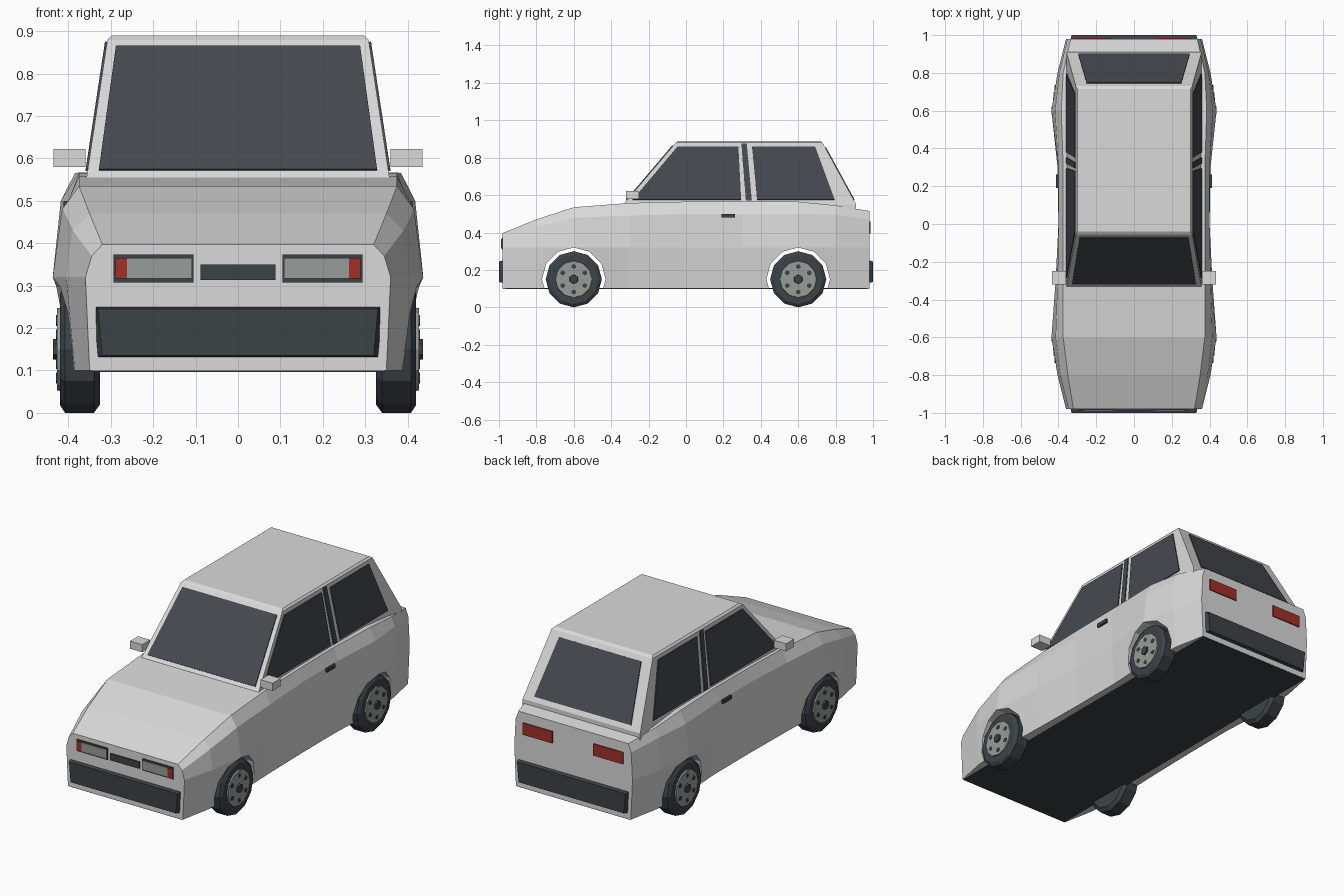
import bpy, bmesh
from math import sin, cos, pi
from mathutils import Vector

cube = bpy.data.objects.get("Cube")
if cube:
    bpy.data.objects.remove(cube, do_unlink=True)


def material(name, color):
    m = bpy.data.materials.new(name)
    m.use_nodes = True
    m.diffuse_color = (*color, 1)
    m.node_tree.nodes["Principled BSDF"].inputs["Base Color"].default_value = (*color, 1)
    return m


PAINT = material("light grey paint", (0.7, 0.7, 0.7))
GLASS = material("dark glass", (0.06, 0.068, 0.08))
RUBBER = material("black rubber", (0.045, 0.055, 0.062))
LAMP = material("grey lamp", (0.31, 0.34, 0.32))
RED = material("red lamp", (0.36, 0.03, 0.022))


def finish(name, bm, mat):
    bmesh.ops.recalc_face_normals(bm, faces=bm.faces)
    mesh = bpy.data.meshes.new(name)
    bm.to_mesh(mesh)
    bm.free()
    mesh.materials.append(mat)
    ob = bpy.data.objects.new(name, mesh)
    bpy.context.collection.objects.link(ob)
    return ob


def solid(name, points, mat):
    """Convex solid around the points, with flat faces merged."""
    bm = bmesh.new()
    for p in points:
        bm.verts.new(p)
    bmesh.ops.convex_hull(bm, input=bm.verts)
    bmesh.ops.dissolve_limit(bm, angle_limit=0.01, verts=bm.verts, edges=bm.edges)
    return finish(name, bm, mat)


def box(name, xs, ys, zs, mat):
    return solid(name, [(x, y, z) for x in xs for y in ys for z in zs], mat)


def panel(name, points, normal, mat):
    """Thin plate lying on a surface."""
    n = Vector(normal).normalized()
    return solid(name, [Vector(p) + n * d for p in points for d in (-0.003, 0.005)], mat)


def ring(y, z, x, r, n=12):
    return [(x, y + r * sin(2 * pi * i / n), z - r * cos(2 * pi * i / n)) for i in range(n)]


# Lower body: y, sill x, belt x, shoulder x, shoulder z, top x, top z
stations = [
    (-.98, .35, .36, .345, .37, .32, .397),
    (-.8, .385, .405, .39, .43, .35, .47),
    (-.6, .40, .437, .415, .48, .375, .535),
    (-.3, .39, .415, .405, .49, .375, .558),
    (0, .385, .40, .40, .5, .375, .565),
    (.3, .385, .405, .40, .5, .375, .567),
    (.6, .40, .437, .418, .5, .385, .565),
    (.8, .385, .405, .395, .495, .375, .545),
    (.98, .35, .36, .352, .47, .335, .515),
]
bm = bmesh.new()
loops = []
for y, xb, xm, xs, zs, xt, zt in stations:
    half = [(xb, .1), (xm, .32), (xs, zs), (xt, zt)]
    outline = half + [(-x, z) for x, z in reversed(half)]
    loops.append([bm.verts.new((x, y, z)) for x, z in outline])
for a, b in zip(loops, loops[1:]):
    for i in range(len(a)):
        j = (i + 1) % len(a)
        bm.faces.new((a[i], a[j], b[j], b[i]))
bm.faces.new(loops[0])
bm.faces.new(loops[-1])
body = finish("body", bm, PAINT)

# Wheel arches cut across the body
for y in (-.6, .6):
    cutter = solid("arch_cutter", ring(y, .15, -.6, .17) + ring(y, .15, .6, .17), PAINT)
    cutter.hide_render = True
    mod = body.modifiers.new("arch", "BOOLEAN")
    mod.operation = "DIFFERENCE"
    mod.solver = "EXACT"
    mod.object = cutter
    bpy.context.view_layer.objects.active = body
    bpy.ops.object.modifier_apply(modifier=mod.name)
    bpy.data.objects.remove(cutter, do_unlink=True)

box("floor", (-.345, .345), (-.978, .978), (.097, .104), RUBBER)

# Cabin with a slightly chamfered roof
cabin = []
for s in (-1, 1):
    for x, z, front, back in ((.358, .5, -.335, .91), (.358, .55, -.335, .91),
                              (.308, .88, -.055, .73), (.298, .89, -.04, .715)):
        cabin += [(s * x, front, z), (s * x, back, z)]
solid("cabin", cabin, PAINT)


def front_y(z):
    return -.335 + (z - .55) * .28 / .33


def back_y(z):
    return .91 - (z - .55) * .18 / .33


def side_x(z):
    return .358 - (z - .55) * .05 / .33


# Windscreen and rear window
def end_window(name, depth, low, high, normal):
    pts = [(s * x, depth(z), z) for x, z in (low, high) for s in (-1, 1)]
    panel(name, pts, normal, GLASS)


end_window("windscreen", front_y, (.328, .572), (.288, .863), (0, -.33, .28))
end_window("rear_window", back_y, (.295, .573), (.25, .855), (0, .33, .18))

# Side glass, door pillar, mirrors and handles
side_panes = {
    "front_side_window": [(-.285, .575), (.295, .575), (.28, .86), (-.045, .86)],
    "door_pillar_strip": [(.32, .57), (.352, .57), (.325, .875), (.296, .875)],
    "rear_side_window": [(.38, .575), (.795, .575), (.69, .86), (.353, .86)],
}
for side, s in (("left", 1), ("right", -1)):
    for name, outline in side_panes.items():
        pts = [(s * side_x(z), y, z) for y, z in outline]
        panel(f"{side}_{name}", pts, (s * .33, 0, .05), GLASS)
    box(f"{side}_mirror", (s * .36, s * .435), (-.32, -.25), (.58, .622), PAINT)
    box(f"{side}_door_handle", (s * .385, s * .412), (.19, .262), (.48, .5), RUBBER)

    # Lamps, stacked from backing plate outward
    box(f"{side}_headlight_frame", (s * .105, s * .294), (-.985, -.977), (.308, .373), RUBBER)
    box(f"{side}_headlight", (s * .108, s * .262), (-.989, -.982), (.317, .365), LAMP)
    box(f"{side}_front_indicator", (s * .262, s * .289), (-.989, -.982), (.317, .365), RED)
    box(f"{side}_tail_light", (s * .125, s * .305), (.977, .986), (.395, .46), RED)

    # Wheels
    for end, y in (("front", -.6), ("rear", .6)):
        label = f"{side}_{end}"
        tire = []
        for x, r in ((.325, .13), (.34, .15), (.408, .15), (.42, .132)):
            tire += ring(y, .15, s * x, r)
        solid(f"{label}_tire", tire, RUBBER)
        solid(f"{label}_rim", ring(y, .15, s * .41, .1) + ring(y, .15, s * .427, .097), LAMP)
        solid(f"{label}_hub_cap", ring(y, .15, s * .42, .026, 6) + ring(y, .15, s * .436, .024, 6), RUBBER)
        for i, (_, by, bz) in enumerate(ring(y, .15, 0, .068, 6)):
            solid(f"{label}_rim_hole_{i}", ring(by, bz, s * .424, .013, 6) + ring(by, bz, s * .429, .013, 6), RUBBER)

# Grille and bumpers
box("grille", (-.088, .088), (-.987, -.977), (.313, .35), RUBBER)
for name, s in (("front_bumper", -1), ("rear_bumper", 1)):
    pts = [(m * x, s * y, z) for m in (-1, 1)
           for x, y, z in ((.335, .97, .13), (.338, .97, .252), (.32, 1, .135), (.33, 1, .245))]
    solid(name, pts, RUBBER)
